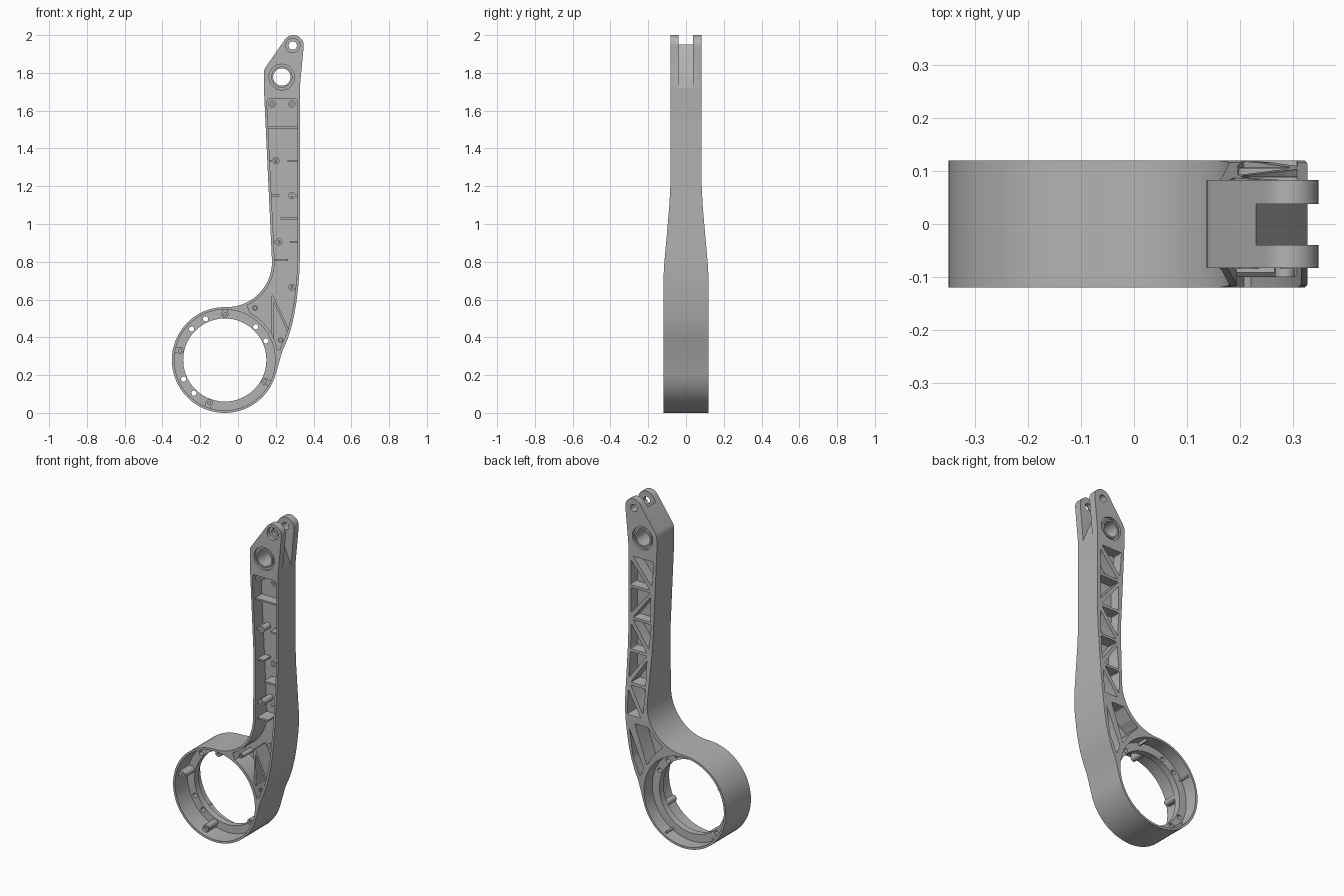
import bpy, bmesh
from math import sin, cos, radians, hypot

if "Cube" in bpy.data.objects:
    bpy.data.objects.remove(bpy.data.objects["Cube"])

grey = bpy.data.materials.new("cast_grey")
grey.use_nodes = True
grey.diffuse_color = (0.45, 0.45, 0.45, 1)
grey.node_tree.nodes["Principled BSDF"].inputs["Base Color"].default_value = (0.45, 0.45, 0.45, 1)

RX, RZ = -0.07, 0.28          # ring centre
WEB0, WEB1 = 0.0, 0.02        # web between front and back pockets


def arc(cx, cz, r, a0, a1, n):
    return [(cx + r * cos(radians(a0 + (a1 - a0) * i / n)),
             cz + r * sin(radians(a0 + (a1 - a0) * i / n))) for i in range(n + 1)]


def circle(cx, cz, r, n=32):
    return arc(cx, cz, r, 0, 360, n)[:-1]


def prism(name, pts, d0, d1, corner=0, axis="y"):
    """Extrude a profile along y (x,z points) or along x (y,z points)."""
    place = (lambda p, d: (p[0], d, p[1])) if axis == "y" else (lambda p, d: (d, p[0], p[1]))
    bm = bmesh.new()
    low = [bm.verts.new(place(p, d0)) for p in pts]
    high = [bm.verts.new(place(p, d1)) for p in pts]
    bm.faces.new(low)
    bm.faces.new(high)
    sides = []
    for i in range(len(pts)):
        j = (i + 1) % len(pts)
        bm.faces.new((low[i], low[j], high[j], high[i]))
        sides.append(bm.edges.get((low[i], high[i])))
    if corner:
        bmesh.ops.bevel(bm, geom=sides, offset=corner, segments=3, profile=0.5, affect="EDGES")
    bmesh.ops.recalc_face_normals(bm, faces=bm.faces)
    mesh = bpy.data.meshes.new(name)
    bm.to_mesh(mesh)
    bm.free()
    mesh.materials.append(grey)
    ob = bpy.data.objects.new(name, mesh)
    bpy.context.collection.objects.link(ob)
    return ob


def carve(ob, cutters, operation="DIFFERENCE"):
    """Apply boolean cutters, then discard them."""
    for c in cutters:
        m = ob.modifiers.new("cut", "BOOLEAN")
        m.object, m.operation, m.solver = c, operation, "EXACT"
    dg = bpy.context.evaluated_depsgraph_get()
    mesh = bpy.data.meshes.new_from_object(ob.evaluated_get(dg))
    ob.modifiers.clear()
    ob.data = mesh
    for c in cutters:
        bpy.data.objects.remove(c)


def strip(name, p, q, t, y0, y1):
    dx, dz = q[0] - p[0], q[1] - p[1]
    k = t / 2 / hypot(dx, dz)
    nx, nz = -dz * k, dx * k
    return prism(name, [(p[0] + nx, p[1] + nz), (p[0] - nx, p[1] - nz),
                        (q[0] - nx, q[1] - nz), (q[0] + nx, q[1] + nz)], y0, y1)


def boss(name, x, z, r, y0, y1, hole=0.008):
    ob = prism(name, circle(x, z, r, 20), y0, y1)
    carve(ob, [prism("bore", circle(x, z, hole, 12), y0 - 0.1, y0 + 0.04)])
    return ob


def half_depth(z):
    return 0.12 - 0.037 * min(1, max(0, (z - 0.7) / 0.5))


def left_edge(z):
    return 0.137 + (1.72 - z) * 0.046


def polar(r, a):
    return RX + r * cos(radians(a)), RZ + r * sin(radians(a))


# Main body silhouette: ring, arm, clevis tip, blended inner corner
outline = arc(RX, RZ, 0.28, 90, 345, 56)
outline += [(0.234, 0.325), (0.26, 0.385), (0.28, 0.445), (0.296, 0.51), (0.308, 0.58),
            (0.318, 0.66), (0.324, 0.73), (0.327, 0.8), (0.327, 1.72)]
outline += arc(0.293, 1.945, 0.055, -8, 148, 16)
outline += [(0.146, 1.83), (0.139, 1.815), (0.137, 1.8), (0.137, 1.72)]
outline += arc(-0.06, 0.8, 0.24, 0, -86, 18)
body = prism("arm_body", outline, -0.2, 0.2)

# Side profile gives the tapering depth
heights = [0.7, 0.78, 0.95, 1.1, 1.2]
depths = [0.12, 0.116, 0.101, 0.088, 0.083]
right = [(d, z) for d, z in zip(depths, heights)]
profile = [(-0.12, -0.1), (0.12, -0.1)] + right + [(0.083, 2.1), (-0.083, 2.1)]
profile += [(-d, z) for d, z in reversed(right)]
carve(body, [prism("depth_profile", profile, -1, 1, axis="x")], "INTERSECT")

# Front pocket follows the silhouette, inset
front = arc(-0.06, 0.8, 0.254, 0, -65, 12) + arc(RX, RZ, 0.284, 62, 12, 10)
front += [(0.221, 0.335), (0.264, 0.44), (0.282, 0.51), (0.295, 0.58), (0.305, 0.66),
          (0.312, 0.74), (0.315, 0.8), (0.315, 1.65), (0.305, 1.663), (0.163, 1.663), (0.153, 1.65)]
cutters = [prism("front_pocket", front, -0.3, WEB0)]

# Back pockets: bays split by alternating diagonals, plus two at the root
bays, z_low, z_high = 5, 0.70, 1.66
step = (z_high - z_low) / bays
for i in range(bays):
    a, b = z_low + i * step + 0.008, z_low + (i + 1) * step - 0.008
    la, lb, r = left_edge(a) + 0.022, left_edge(b) + 0.018, 0.309
    g = 0.026
    if i % 2:
        cells = [[(la, a), (r - g / 2, a), (la, b - g)], [(r, a + g), (r, b), (lb + g / 2, b)]]
    else:
        cells = [[(la + g / 2, a), (r, a), (r, b - g)], [(la, a + g), (r - g / 2, b), (lb, b)]]
    cutters += [prism("back_cell", c, WEB1, 0.3, 0.007) for c in cells]
cutters.append(prism("root_cell_outer", [(0.295, 0.63), (0.27, 0.46), (0.222, 0.355), (0.2, 0.41)],
                     WEB1, 0.3, 0.006))
cutters.append(prism("root_cell_inner", [(0.26, 0.665), (0.17, 0.665), (0.12, 0.605), (0.07, 0.572),
                                         (0.13, 0.51), (0.178, 0.435)], WEB1, 0.3, 0.006))

# Ring bore, pivot bore, clevis pin bore and clevis slot
cutters.append(prism("ring_bore", circle(RX, RZ, 0.267, 72), -0.3, 0.3))
cutters.append(prism("pivot_bore", circle(0.232, 1.778, 0.047, 40), -0.3, 0.3))
for s in (-1, 1):
    cutters.append(prism("pivot_seat", circle(0.232, 1.778, 0.068, 40),
                         *sorted((s * 0.07, s * 0.3))))
cutters.append(prism("pin_bore", circle(0.29, 1.945, 0.022, 24), -0.3, 0.3))
cutters.append(prism("pin_seat", circle(0.29, 1.945, 0.038, 32), -0.3, -0.062))
cutters.append(prism("clevis_slot", [(0.205, 2.01), (0.34, 1.69), (0.5, 1.69), (0.5, 2.1), (0.205, 2.1)],
                     -0.04, 0.038))
carve(body, cutters)

# Raised lip round the pivot bore
lip = prism("pivot_bushing", circle(0.232, 1.778, 0.056, 40), -0.08, 0.08)
carve(lip, [prism("bore", circle(0.232, 1.778, 0.046, 40), -0.3, 0.3)])

# Mounting flange inside the ring, with paired bolt holes
flange = prism("ring_flange", circle(RX, RZ, 0.272, 72), 0.0, 0.04)
holes = [prism("bore", circle(RX, RZ, 0.22, 72), -0.1, 0.1)]
for a in (25, 47, 115, 137, 205, 227):
    holes.append(prism("bolt_hole", circle(*polar(0.24, a), 0.014, 16), -0.1, 0.1))
carve(flange, holes)

# Screw posts on the flange, each tied to the ring wall
for i, a in enumerate((90, 168, 250, 332)):
    boss(f"ring_post_{i + 1}", *polar(0.242, a), 0.019, -0.09, 0.01)
    strip(f"ring_post_web_{i + 1}", polar(0.252, a), polar(0.272, a), 0.03, -0.09, 0.01)
for i, a in enumerate((75, 150, 225, 300)):
    strip(f"ring_back_rib_{i + 1}", polar(0.25, a), polar(0.273, a), 0.01, 0.03, 0.105)

# Short shelves across the front pocket: side, height, length
ribs = [("full", 1.51, 0), ("left", 1.335, 0.05), ("right", 1.335, 0.06), ("left", 1.15, 0.05),
        ("right", 1.15, 0.05), ("right", 1.03, 0.095), ("left", 0.905, 0.04),
        ("right", 0.905, 0.045), ("left", 0.81, 0.08), ("right", 0.665, 0.04)]
for i, (side, z, length) in enumerate(ribs):
    x0, x1 = left_edge(z) + 0.006, 0.321 if z > 0.7 else 0.31
    if side == "left":
        x1 = x0 + length
    elif side == "right":
        x0 = x1 - length
    strip(f"pocket_rib_{i + 1}", (x0, z), (x1, z), 0.01, 0.02 - half_depth(z), WEB0 + 0.005)

# Screw bosses in the front pocket
for i, (x, z) in enumerate([(0.18, 1.635), (0.285, 1.635), (0.2, 1.335), (0.285, 1.15),
                            (0.216, 0.905), (0.285, 0.665), (0.09, 0.555), (0.225, 0.385)]):
    boss(f"pocket_boss_{i + 1}", x, z, 0.019 if z > 0.6 else 0.014, 0.02 - half_depth(z), WEB0 + 0.005)

# Splayed braces at the root of the arm
strip("root_brace_outer", (0.18, 0.62), (0.268, 0.43), 0.012, -0.1, WEB0 + 0.005)
strip("root_brace_inner", (0.18, 0.62), (0.185, 0.395), 0.012, -0.1, WEB0 + 0.005)

# Smooth curved walls, keep machined edges sharp
bpy.ops.object.select_all(action="DESELECT")
for ob in bpy.context.collection.objects:
    if ob.type == "MESH" and grey.name in ob.data.materials:
        ob.select_set(True)
        bpy.context.view_layer.objects.active = ob
bpy.ops.object.shade_smooth_by_angle(angle=radians(30))
